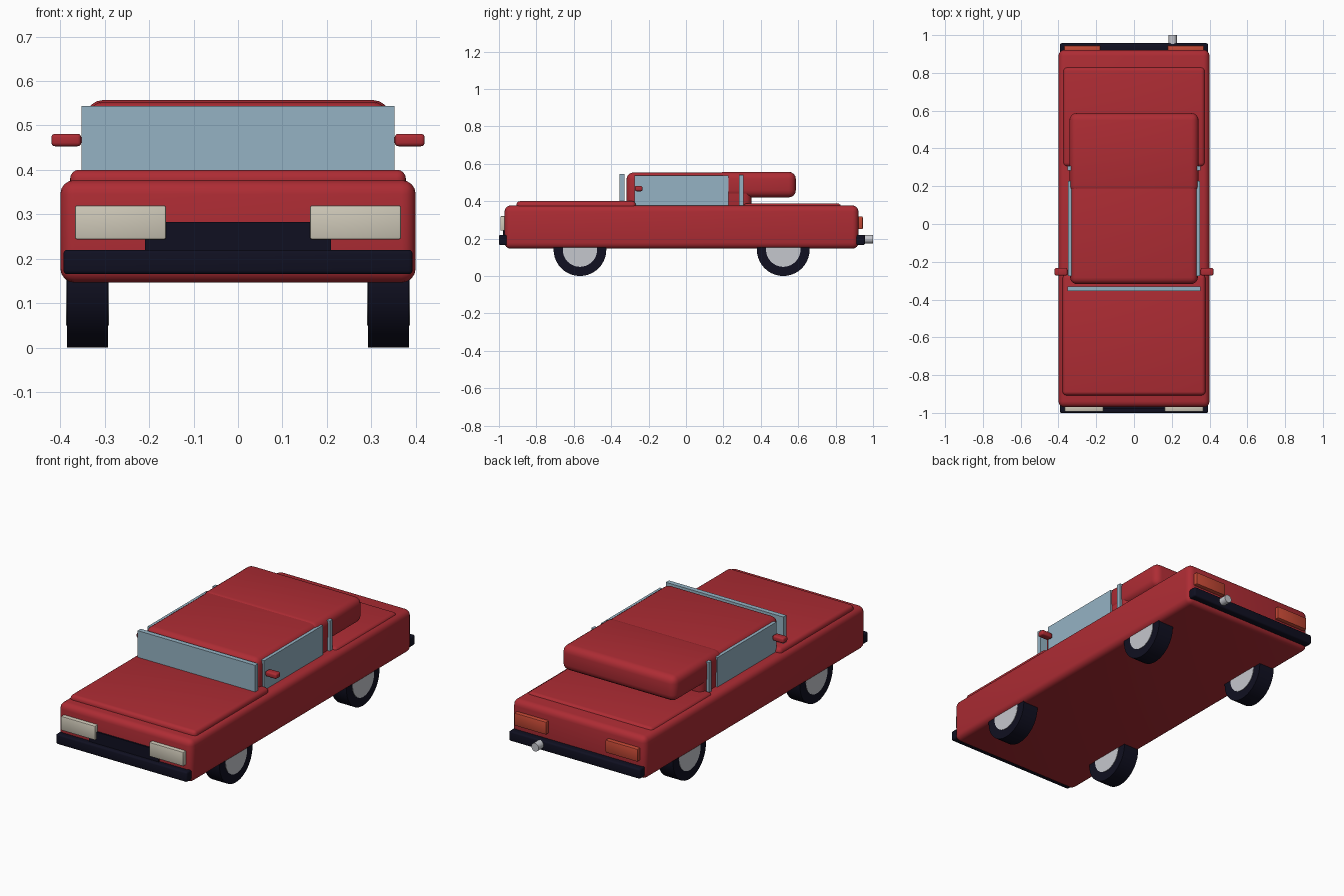
import bpy, bmesh, math
from mathutils import Matrix, Vector

if "Cube" in bpy.data.objects:
    bpy.data.objects.remove(bpy.data.objects["Cube"])


def material(name, rgb):
    m = bpy.data.materials.new(name)
    m.diffuse_color = (*rgb, 1.0)
    m.use_nodes = True
    m.node_tree.nodes["Principled BSDF"].inputs["Base Color"].default_value = m.diffuse_color
    return m


RED = material("red paint", (0.42, 0.025, 0.034))
GLASS = material("blue glass", (0.30, 0.45, 0.55))
BLACK = material("dark rubber", (0.005, 0.005, 0.015))
CREAM = material("headlight cream", (0.62, 0.58, 0.48))
ORANGE = material("tail light orange", (0.55, 0.065, 0.035))
SILVER = material("silver metal", (0.56, 0.57, 0.61))


def finish(bm, name, mat):
    me = bpy.data.meshes.new(name)
    bm.to_mesh(me)
    bm.free()
    me.materials.append(mat)
    ob = bpy.data.objects.new(name, me)
    bpy.context.collection.objects.link(ob)
    bpy.ops.object.select_all(action='DESELECT')
    ob.select_set(True)
    bpy.context.view_layer.objects.active = ob
    bpy.ops.object.shade_smooth_by_angle(angle=math.radians(35))
    return ob


def box(name, mat, x, y, z, bevel=0.0, segments=4):
    """Rounded box from (min, max) ranges."""
    lo, hi = Vector((x[0], y[0], z[0])), Vector((x[1], y[1], z[1]))
    bm = bmesh.new()
    bmesh.ops.create_cube(bm, size=1)
    for v in bm.verts:
        v.co = Vector([(l + h) / 2 + c * (h - l) for l, h, c in zip(lo, hi, v.co)])
    if bevel:
        bmesh.ops.bevel(bm, geom=bm.edges[:], offset=bevel, segments=segments,
                        profile=0.5, affect='EDGES', clamp_overlap=True)
    return finish(bm, name, mat)


def cylinder(name, mat, center, radius, length, axis, sides=40):
    bm = bmesh.new()
    rot = Matrix.Rotation(math.pi / 2, 4, 'Y' if axis == 'X' else 'X')
    bmesh.ops.create_cone(bm, cap_ends=True, segments=sides, radius1=radius, radius2=radius,
                          depth=length, matrix=Matrix.Translation(center) @ rot)
    return finish(bm, name, mat)


def mirrored(a, b, side):
    return tuple(sorted((a * side, b * side)))


# Bodywork
box("body", RED, (-0.4, 0.4), (-0.97, 0.922), (0.146, 0.377), 0.032)
box("hood", RED, (-0.378, 0.378), (-0.907, -0.268), (0.33, 0.4), 0.02)
box("trunk_lid", RED, (-0.375, 0.375), (0.305, 0.83), (0.33, 0.388), 0.02)
box("cabin", RED, (-0.338, 0.338), (-0.318, 0.35), (0.33, 0.553), 0.035)
box("rear_roof", RED, (-0.342, 0.342), (0.165, 0.587), (0.42, 0.557), 0.038)

# Glass
box("windshield", GLASS, (-0.352, 0.352), (-0.356, -0.33), (0.385, 0.544))
box("rear_window", GLASS, (-0.352, 0.352), (0.283, 0.307), (0.37, 0.54))

# Front and rear bumpers, grille, exhaust
box("front_bumper", BLACK, (-0.393, 0.393), (-1.0, -0.955), (0.165, 0.22), 0.009, 3)
box("rear_bumper", BLACK, (-0.393, 0.393), (0.91, 0.957), (0.166, 0.22), 0.009, 3)
box("grille", BLACK, (-0.209, 0.209), (-0.978, -0.95), (0.19, 0.283))
cylinder("exhaust_pipe", SILVER, (0.205, 0.95, 0.197), 0.022, 0.1, 'Y', 20)

for side, label in ((-1, "left"), (1, "right")):
    box(label + "_side_window", GLASS, mirrored(0.328, 0.349, side), (-0.275, 0.228), (0.37, 0.537))
    box(label + "_mirror", RED, mirrored(0.353, 0.42, side), (-0.273, -0.233), (0.453, 0.481), 0.008, 3)
    box(label + "_mirror_mount", RED, mirrored(0.33, 0.36, side), (-0.262, -0.244), (0.46, 0.474))
    box(label + "_headlight", CREAM, mirrored(0.162, 0.367, side), (-0.993, -0.955), (0.243, 0.32), 0.005, 2)
    box(label + "_tail_light", ORANGE, mirrored(0.178, 0.37, side), (0.91, 0.945), (0.25, 0.319), 0.005, 2)
    # Wheels
    for y, end in ((-0.567, "front"), (0.52, "rear")):
        center = (0.339 * side, y, 0.141)
        cylinder(f"{end}_{label}_tire", BLACK, center, 0.141, 0.092, 'X')
        cylinder(f"{end}_{label}_hub", SILVER, center, 0.092, 0.097, 'X')
